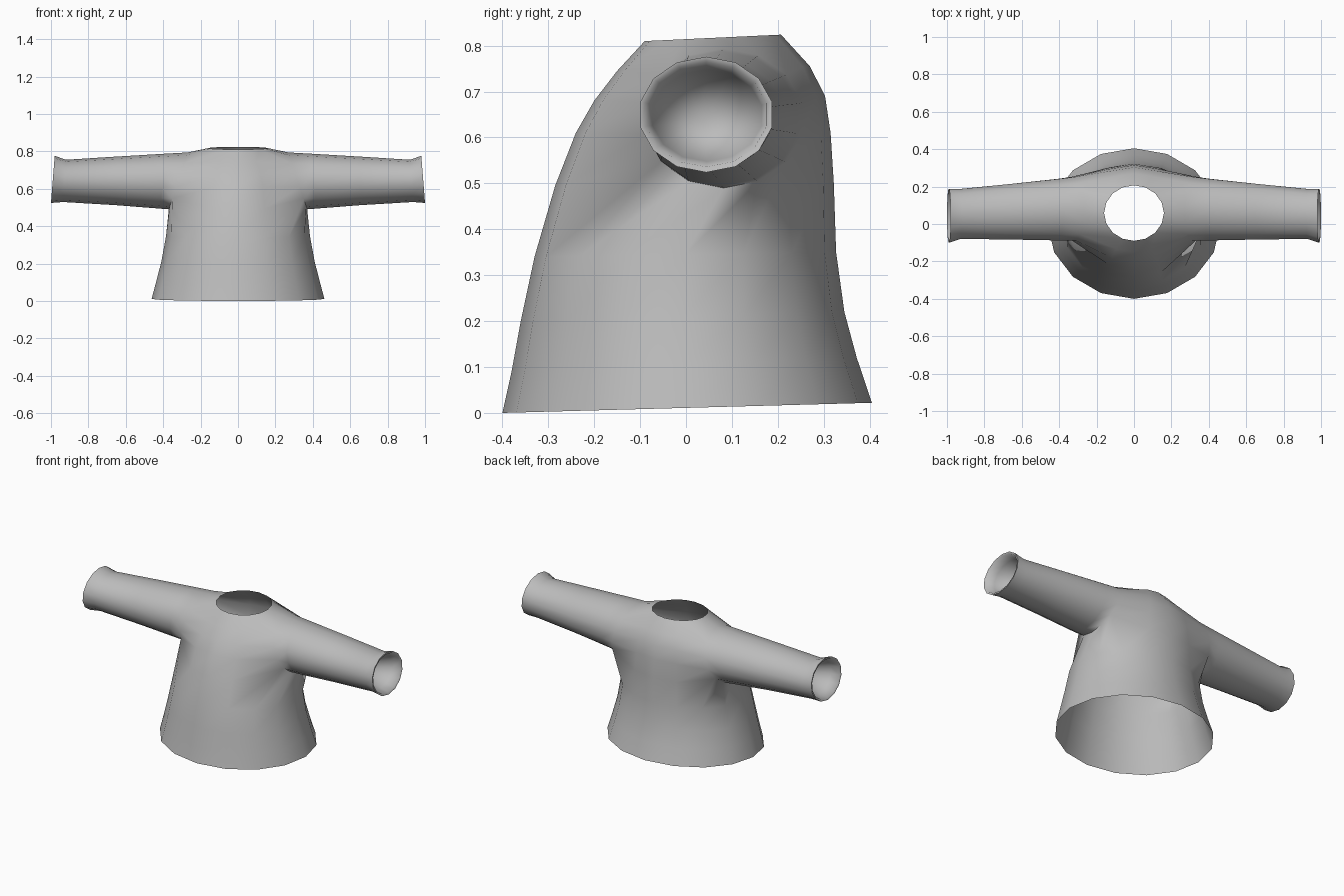
import bpy, bmesh
from math import sin, cos, pi, radians

cube = bpy.data.objects.get("Cube")
if cube:
    bpy.data.objects.remove(cube, do_unlink=True)

SIDES = 16
# Torso rings: front y, front z, back y, back z, half width
TORSO = [
    (-.40, 0, .405, .022, .462),
    (-.38, .09, .372, .12, .437),
    (-.36, .2, .345, .22, .41),
    (-.33, .34, .327, .35, .385),
    (-.285, .495, .322, .5, .372),
    (-.24, .61, .315, .61, .35),
    (-.2, .68, .303, .69, .31),
    (-.15, .745, .27, .755, .25),
    (-.09, .81, .207, .824, .16),
]
ARM_LOW, ARM_HIGH = 4, 7       # torso rings that bound the armhole
# Sleeve rings: top x, bottom x, centre y, radius y, centre z, radius z
SLEEVE = [
    (.27, .37, .082, .175, .642, .152),
    (.38, .42, .077, .169, .641, .147),
    (.65, .65, .066, .153, .642, .13),
    (.92, .935, .054, .137, .642, .113),
    (.98, 1.0, .044, .147, .65, .126),
    (.978, .996, .044, .135, .65, .114),
    (.93, .945, .046, .122, .648, .1),
]
INNER_TIP = (.7, .035, .635)


def sleeve_point(ring, t, side):
    top, low, cy, ry, cz, rz = ring
    x = (top + low) / 2 + (top - low) / 2 * cos(t)
    return side * x, cy + ry * sin(t), cz + rz * cos(t)


def bridge(bm, a, b):
    n = len(a)
    for i in range(n):
        bm.faces.new((a[i], a[(i + 1) % n], b[(i + 1) % n], b[i]))


bm = bmesh.new()

# Torso: open tube with armholes left out at the sides
rows = []
for yf, zf, yb, zb, rx in TORSO:
    row = []
    for j in range(SIDES):
        a = 2 * pi * j / SIDES
        f = (1 - cos(a)) / 2
        row.append(bm.verts.new((rx * sin(a), yf + (yb - yf) * f, zf + (zb - zf) * f)))
    rows.append(row)
for i in range(len(rows) - 1):
    for j in range(SIDES):
        at_side = j % 8 in (2, 3, 4, 5)
        if ARM_LOW <= i < ARM_HIGH and at_side:
            continue
        k = (j + 1) % SIDES
        bm.faces.new((rows[i][j], rows[i][k], rows[i + 1][k], rows[i + 1][j]))

# Sleeves: grow from each armhole, flare at the cuff and turn inside
hole = [(ARM_HIGH, j) for j in (4, 5, 6)] + [(6, 6), (5, 6)]
hole += [(ARM_LOW, j) for j in (6, 5, 4, 3, 2)] + [(5, 2), (6, 2)]
hole += [(ARM_HIGH, j) for j in (2, 3)]
angles = [2 * pi * n / len(hole) for n in range(len(hole))]
for side in (1, -1):
    loop = [rows[i][j if side > 0 else SIDES - j] for i, j in hole]
    for v, t in zip(loop, angles):
        v.co = sleeve_point(SLEEVE[0], t, side)
    for ring in SLEEVE[1:]:
        new = [bm.verts.new(sleeve_point(ring, t, side)) for t in angles]
        bridge(bm, loop, new)
        loop = new
    x, y, z = INNER_TIP
    tip = bm.verts.new((side * x, y, z))
    for i, v in enumerate(loop):
        bm.faces.new((v, loop[(i + 1) % len(loop)], tip))

bmesh.ops.recalc_face_normals(bm, faces=bm.faces[:])
mesh = bpy.data.meshes.new("shirt")
bm.to_mesh(mesh)
bm.free()

# Plain grey cloth
cloth = bpy.data.materials.new("grey cloth")
cloth.use_nodes = True
grey = (.5, .5, .5, 1)
cloth.diffuse_color = grey
cloth.node_tree.nodes["Principled BSDF"].inputs["Base Color"].default_value = grey
mesh.materials.append(cloth)

shirt = bpy.data.objects.new("shirt", mesh)
bpy.context.collection.objects.link(shirt)
bpy.ops.object.select_all(action="DESELECT")
shirt.select_set(True)
bpy.context.view_layer.objects.active = shirt
bpy.ops.object.shade_smooth_by_angle(angle=radians(65))
